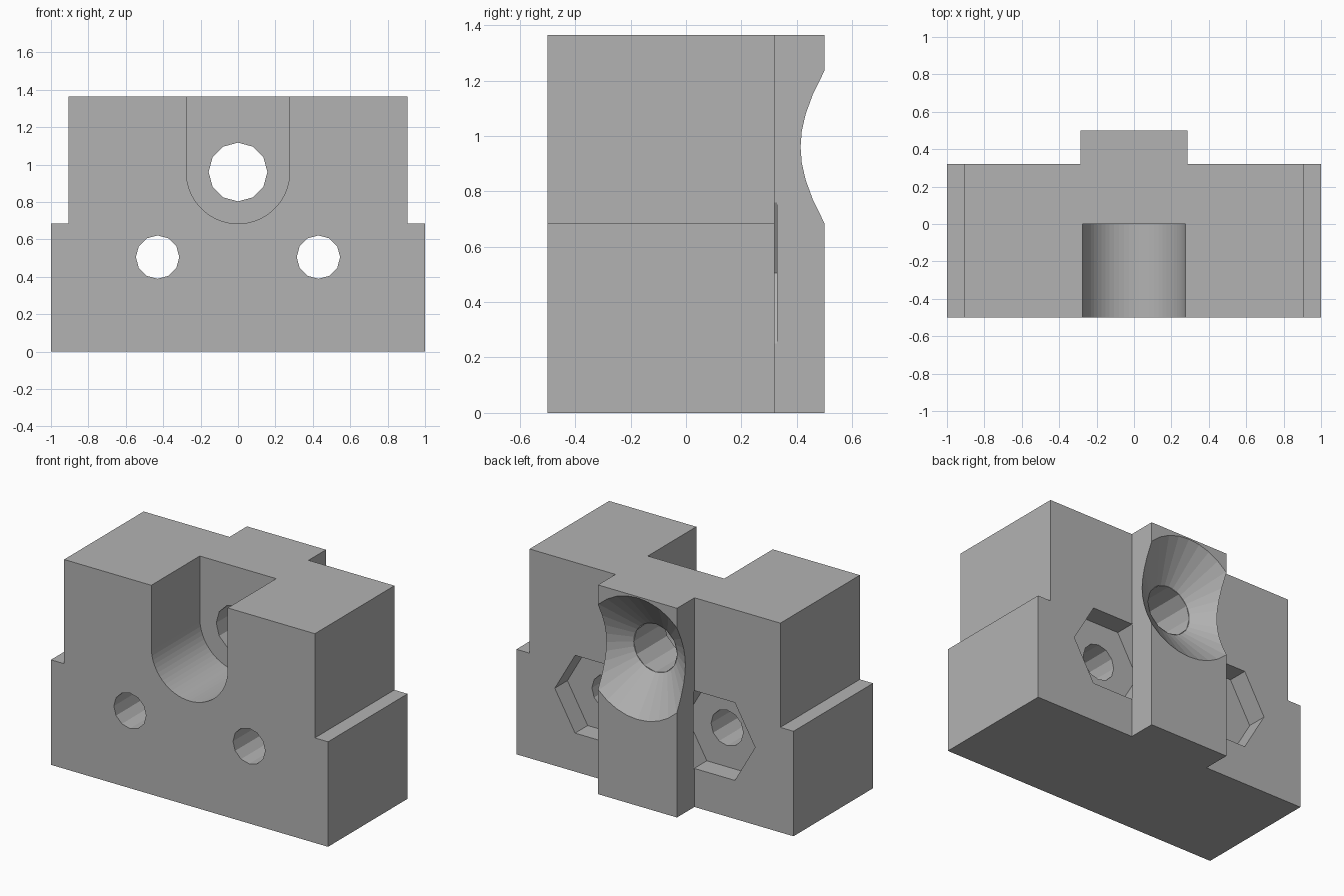
import bpy, bmesh, math
from mathutils import Matrix

cube = bpy.data.objects.get("Cube")
if cube:
    bpy.data.objects.remove(cube, do_unlink=True)

grey = bpy.data.materials.new("plain grey")
grey.use_nodes = True
colour = (0.45, 0.45, 0.45, 1)
grey.diffuse_color = colour
grey.node_tree.nodes["Principled BSDF"].inputs["Base Color"].default_value = colour

FRONT, BACK, RIB_BACK = -0.5, 0.32, 0.5
TOP, STEP = 1.365, 0.685
BORE_Z, BORE_R = 0.96, 0.157


def finish(name, bm):
    bmesh.ops.recalc_face_normals(bm, faces=bm.faces)
    mesh = bpy.data.meshes.new(name)
    bm.to_mesh(mesh)
    bm.free()
    mesh.materials.append(grey)
    obj = bpy.data.objects.new(name, mesh)
    bpy.context.collection.objects.link(obj)
    return obj


def prism(name, outline, y0, y1):
    """Extrude an x-z outline from y0 to y1."""
    bm = bmesh.new()
    face = bm.faces.new([bm.verts.new((x, y0, z)) for x, z in outline])
    new = bmesh.ops.extrude_face_region(bm, geom=[face])["geom"]
    verts = [v for v in new if isinstance(v, bmesh.types.BMVert)]
    bmesh.ops.translate(bm, verts=verts, vec=(0, y1 - y0, 0))
    return finish(name, bm)


def frustum(name, x, z, y0, y1, r0, r1, sides):
    """Round or polygonal cutter along y, with a corner pointing along x."""
    bm = bmesh.new()
    bmesh.ops.create_cone(bm, cap_ends=True, segments=sides, radius1=r1,
                          radius2=r0, depth=y1 - y0)
    first = max(bm.verts, key=lambda v: v.co.x).co
    spin = Matrix.Rotation(-math.atan2(first.y, first.x), 4, "Z")
    place = Matrix.Translation((x, (y0 + y1) / 2, z))
    bm.transform(place @ Matrix.Rotation(math.pi / 2, 4, "X") @ spin)
    return finish(name, bm)


def combine(target, tool, operation):
    mod = target.modifiers.new(operation.lower(), "BOOLEAN")
    mod.operation, mod.solver, mod.object = operation, "EXACT", tool
    bpy.context.view_layer.objects.active = target
    bpy.ops.object.modifier_apply(modifier=mod.name)
    bpy.data.objects.remove(tool, do_unlink=True)


# Stepped body with its back rib
half = [(1, 0), (1, STEP), (0.905, STEP), (0.905, TOP)]
block = prism("mounting_block", half + [(-x, z) for x, z in reversed(half)], FRONT, BACK)
rib = prism("back_rib", [(-0.285, 0), (0.285, 0), (0.285, TOP), (-0.285, TOP)],
            BACK - 0.1, RIB_BACK)
combine(block, rib, "UNION")

# Round-bottomed slot, open to the front and top
r, n = 0.276, 32
arc = [(-r * math.cos(math.pi * i / n), BORE_Z - r * math.sin(math.pi * i / n))
       for i in range(n + 1)]
combine(block, prism("slot_cutter", arc + [(r, TOP + 0.2), (-r, TOP + 0.2)],
                     FRONT - 0.2, 0), "DIFFERENCE")

# Central bore and the flared mouth in the rib
combine(block, frustum("bore_cutter", 0, BORE_Z, -0.1, 0.4, BORE_R, BORE_R, 12), "DIFFERENCE")
slope = (0.397 - BORE_R) / (RIB_BACK - 0.315)
combine(block, frustum("flare_cutter", 0, BORE_Z, 0.315, RIB_BACK + 0.1,
                       BORE_R, 0.397 + slope * 0.1, 32), "DIFFERENCE")

# Bolt holes with hexagonal nut pockets at the back
for side in (-1, 1):
    x, z = side * 0.43, 0.505
    combine(block, frustum("bolt_cutter", x, z, FRONT - 0.1, BACK - 0.05,
                           0.116, 0.116, 12), "DIFFERENCE")
    combine(block, frustum("nut_cutter", x, z, BACK - 0.13, BACK + 0.008,
                           0.293, 0.293, 6), "DIFFERENCE")
